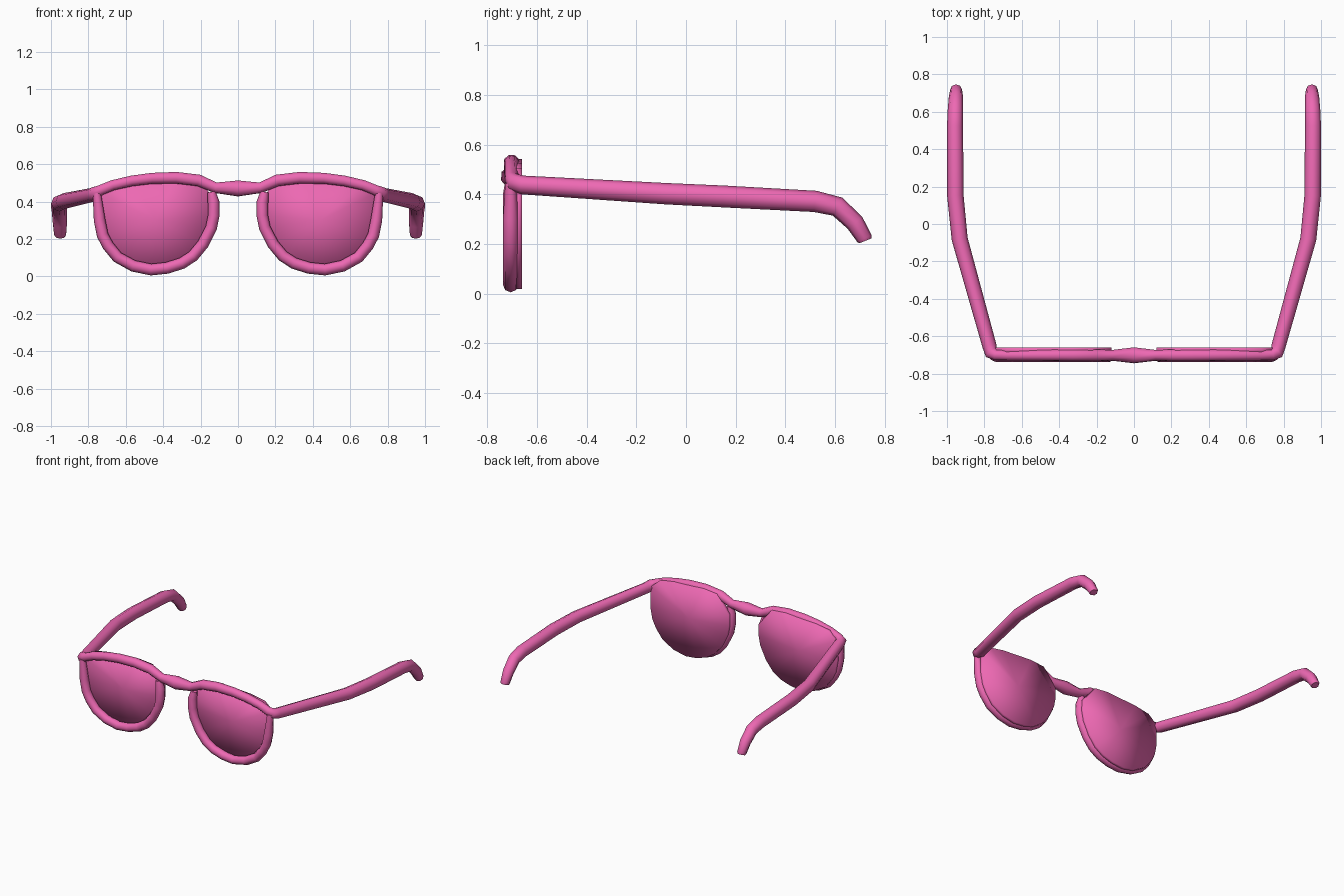
import bpy, bmesh

if "Cube" in bpy.data.objects:
    bpy.data.objects.remove(bpy.data.objects["Cube"])

pink = bpy.data.materials.new("pink")
pink.diffuse_color = (0.85, 0.14, 0.45, 1)
pink.use_nodes = True
pink.node_tree.nodes["Principled BSDF"].inputs["Base Color"].default_value = pink.diffuse_color


def tube(name, pts):
    """Eight-sided smooth tube through (x, y, z, radius) points."""
    cu = bpy.data.curves.new(name, 'CURVE')
    cu.dimensions = '3D'
    cu.bevel_depth = 1.0
    cu.bevel_resolution = 2
    cu.use_fill_caps = True
    sp = cu.splines.new('POLY')
    sp.points.add(len(pts) - 1)
    for p, (x, y, z, r) in zip(sp.points, pts):
        p.co = (x, y, z, 1)
        p.radius = r
    sp.use_smooth = True
    ob = bpy.data.objects.new(name, cu)
    bpy.context.collection.objects.link(ob)
    bpy.ops.object.select_all(action='DESELECT')
    ob.select_set(True)
    bpy.context.view_layer.objects.active = ob
    bpy.ops.object.convert(target='MESH')
    ob = bpy.context.object
    ob.data.materials.clear()
    ob.data.materials.append(pink)
    return ob


# brow bar, bridge and both temple arms as one continuous tube
half = [
    (0.12, -0.702, 0.474, 0.030), (0.21, -0.702, 0.513, 0.033),
    (0.33, -0.702, 0.527, 0.033), (0.46, -0.702, 0.524, 0.031),
    (0.57, -0.702, 0.510, 0.030), (0.67, -0.702, 0.487, 0.029),
    (0.735, -0.702, 0.461, 0.029), (0.763, -0.690, 0.447, 0.036),
    (0.772, -0.655, 0.437, 0.038), (0.932, -0.08, 0.402, 0.043),
    (0.955, 0.15, 0.391, 0.044), (0.957, 0.52, 0.371, 0.043),
    (0.955, 0.61, 0.350, 0.041), (0.952, 0.68, 0.285, 0.038),
    (0.951, 0.718, 0.222, 0.032), (0.951, 0.722, 0.212, 0.026),
]
mirrored = [(-x, y, z, r) for x, y, z, r in reversed(half)]
tube("brow_bar_and_temples", mirrored + [(0, -0.702, 0.470, 0.045)] + half)

# U-shaped centre line of one rim
rim = [
    (0.142, 0.452), (0.131, 0.40), (0.130, 0.325), (0.143, 0.26),
    (0.187, 0.173), (0.240, 0.109), (0.300, 0.070), (0.380, 0.045),
    (0.465, 0.036), (0.560, 0.056), (0.645, 0.103), (0.695, 0.165),
    (0.724, 0.220), (0.740, 0.300), (0.755, 0.445),
]
top = [(0.68, 0.505), (0.57, 0.525), (0.33, 0.541), (0.22, 0.530)]


def lens(name, s):
    """Thin slab inside a rim, smooth over its edge so it reads as domed."""
    bm = bmesh.new()
    cx, cz = 0.45, 0.29
    outline = [(cx + (x - cx) * 1.03, cz + (z - cz) * 1.07) for x, z in rim[1:-1]]
    outline += [(0.745, 0.45)] + top
    f = bm.faces.new([bm.verts.new((s * x, -0.69, z)) for x, z in outline])
    ext = bmesh.ops.extrude_face_region(bm, geom=[f], use_keep_orig=True)
    for v in ext["geom"]:
        if isinstance(v, bmesh.types.BMVert):
            v.co.y = -0.66
    # fan both caps so the soft shading runs to the centre
    caps = [f for f in bm.faces if len(f.verts) > 4]
    bmesh.ops.poke(bm, faces=caps)
    bmesh.ops.recalc_face_normals(bm, faces=bm.faces)
    for f in bm.faces:
        f.smooth = True
    me = bpy.data.meshes.new(name)
    bm.to_mesh(me)
    bm.free()
    me.materials.append(pink)
    bpy.context.collection.objects.link(bpy.data.objects.new(name, me))


# rims and lenses on both sides
for side, s in (("right", 1), ("left", -1)):
    last = len(rim) - 1
    tube(side + "_rim", [(s * x, -0.706, z, 0.022 if i in (0, last) else 0.031)
                         for i, (x, z) in enumerate(rim)])
    lens(side + "_lens", s)
